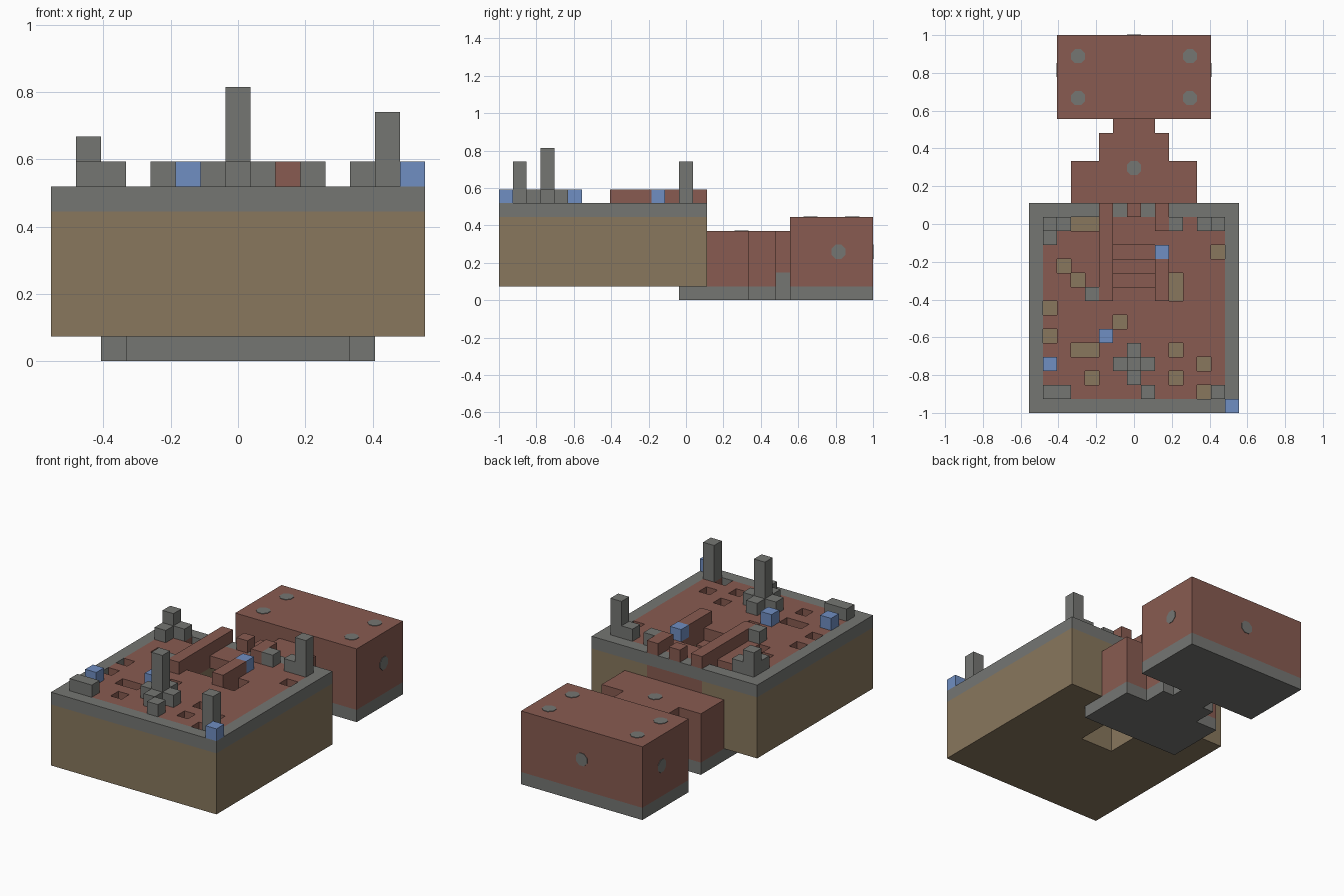
import bpy, bmesh, math
from mathutils import Vector, Matrix

if "Cube" in bpy.data.objects:
    bpy.data.objects.remove(bpy.data.objects["Cube"], do_unlink=True)

U = 2 / 27          # edge of one building block


def material(name, color):
    m = bpy.data.materials.new(name)
    m.use_nodes = True
    m.diffuse_color = (*color, 1)
    m.node_tree.nodes["Principled BSDF"].inputs["Base Color"].default_value = (*color, 1)
    return m


MATS = [material("stone_grey", (0.178, 0.181, 0.171)),
        material("brick_red", (0.246, 0.105, 0.082)),
        material("earth_brown", (0.246, 0.184, 0.109)),
        material("glass_blue", (0.162, 0.271, 0.539))]
GREY, RED, BROWN, BLUE = range(4)

cells = {}          # (i, j, k) -> (part, colour)


def span(v):
    return range(v[0], v[1] + 1) if isinstance(v, tuple) else (v,)


def fill(part, color, i, j, k):
    for a in span(i):
        for b in span(j):
            for c in span(k):
                cells[a, b, c] = (part, color)


def clear(i, j, k):
    for a in span(i):
        for b in span(j):
            for c in span(k):
                cells.pop((a, b, c), None)


# Main body with a red arch around the tunnel at the back
fill("main_body", BROWN, (-7, 7), (0, 14), (1, 5))
fill("tunnel_arch", RED, (-2, 2), 14, (1, 5))

# Roof deck: grey border, red floor, one-deep pits
fill("roof_border", GREY, (-7, 7), (0, 14), 6)
fill("roof_floor", RED, (-6, 6), (1, 13), 6)
pits = [((-4, -3), 13), (6, 11), (-5, 10), (-4, 9), (3, (8, 9)), (-6, 7), (-1, 6),
        (-6, 5), ((-4, -3), 4), (3, 4), (5, 3), (-3, 2), (3, 2), (5, 1)]
for i, j in pits:
    clear(i, j, 6)

# Stairwell with steps going down to the rear passage
clear((-1, 1), (9, 13), (1, 5))
clear((-1, 1), (9, 11), 6)
for n in range(5):
    fill("stairs", RED, (-1, 1), 9 + n, 5 - n)

# Stair rails and red merlons
fill("left_rail", RED, 2, (8, 10), 7)
fill("left_rail", RED, 2, (13, 14), 7)
fill("right_rail", RED, -2, (8, 14), 7)
fill("middle_merlon", RED, 0, 14, 7)

# Central post with cross-shaped foot
fill("post_foot", GREY, (-1, 1), 3, 7)
fill("post_foot", GREY, 0, (2, 4), 7)
fill("post", GREY, 0, 3, (7, 10))

# Corner pillars and rubble
fill("front_pillar", GREY, 6, 1, (7, 9))
fill("back_left_pillar", GREY, 6, 13, (7, 9))
fill("back_left_pillar", GREY, 5, 13, 7)
fill("back_right_pillar", GREY, -6, 13, (7, 8))
fill("back_right_pillar", GREY, -5, 13, 7)
fill("back_right_pillar", GREY, -6, 12, 7)
for i, j in [((-6, -5), 1), (1, 1), (-3, 8), (3, 13)]:
    fill("rubble", GREY, i, j, 7)

# Blue blocks
for i, j in [(-2, 5), (-6, 3), (7, 0), (2, 11)]:
    fill("blue_blocks", BLUE, i, j, 7)

# Rear passage, narrowing in steps: half width, start, end
for half, start, end in [(4, 15, 17), (2, 18, 19), (1, 20, 20)]:
    fill("passage", RED, (-half, half), (start, end), (1, 4))
    fill("passage_base", GREY, (-half, half), (start, end), 0)
fill("passage_base", GREY, (-4, 4), (13, 14), 0)
fill("passage_base", GREY, (-1, 1), 20, 1)

# Rear chamber
fill("rear_chamber", RED, (-5, 5), (21, 26), (1, 5))
fill("rear_chamber_base", GREY, (-5, 5), (21, 26), 0)


def grid_point(i, j, k):
    """Centre of a block."""
    return Vector((i * U, -1 + (j + 0.5) * U, (k + 0.5) * U))


def build_part(part):
    """Skin the exposed sides of one part's blocks."""
    bm = bmesh.new()
    for (i, j, k), (owner, color) in cells.items():
        if owner != part:
            continue
        for axis in range(3):
            for sign in (-1, 1):
                step = [0, 0, 0]
                step[axis] = sign
                if (i + step[0], j + step[1], k + step[2]) in cells:
                    continue
                n = Vector(step)
                s = Vector((n.y, n.z, n.x))
                t = n.cross(s)
                c = grid_point(i, j, k) + n * U / 2
                quad = [c + (s * a + t * b) * U / 2
                        for a, b in ((-1, -1), (1, -1), (1, 1), (-1, 1))]
                bm.faces.new([bm.verts.new(p) for p in quad]).material_index = color
    bmesh.ops.remove_doubles(bm, verts=bm.verts[:], dist=0.001)
    bmesh.ops.dissolve_limit(bm, angle_limit=0.01, verts=bm.verts[:],
                             edges=bm.edges[:], delimit={'MATERIAL'})
    add_object(part, bm)


def add_object(name, bm):
    me = bpy.data.meshes.new(name)
    bm.to_mesh(me)
    bm.free()
    for m in MATS:
        me.materials.append(m)
    ob = bpy.data.objects.new(name, me)
    bpy.context.collection.objects.link(ob)


for part in sorted({owner for owner, color in cells.values()}):
    build_part(part)


def stud(name, cell, normal):
    """Thin eight-sided grey plate on the outside of a block."""
    n = Vector(normal)
    bm = bmesh.new()
    turn = n.to_track_quat('Z', 'Y').to_matrix().to_4x4()
    place = Matrix.Translation(grid_point(*cell) + n * U / 2)
    bmesh.ops.create_cone(bm, cap_ends=True, segments=8, radius1=U * 0.55,
                          radius2=U * 0.55, depth=0.006,
                          matrix=place @ turn @ Matrix.Rotation(math.pi / 8, 4, 'Z'))
    add_object(name, bm)


# Grey studs on the chamber and passage
for side in (-1, 1):
    for j in (22, 25):
        stud("roof_stud", (4 * side, j, 5), (0, 0, 1))
    stud("side_stud", (5 * side, 24, 3), (side, 0, 0))
stud("back_stud", (0, 26, 3), (0, 1, 0))
stud("passage_stud", (0, 17, 4), (0, 0, 1))
